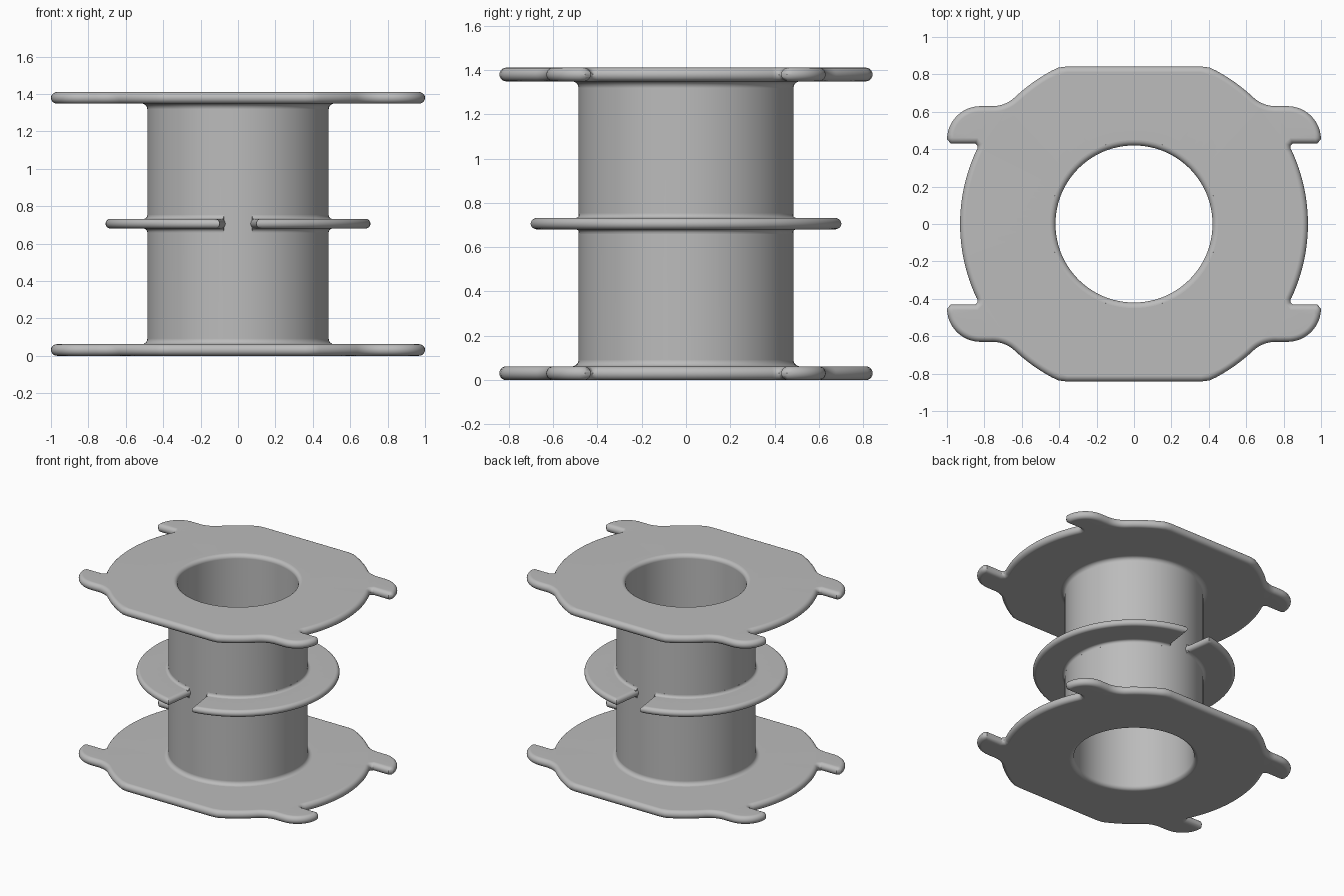
import bpy, bmesh
from math import cos, sin, pi, radians

cube = bpy.data.objects.get("Cube")
if cube:
    bpy.data.objects.remove(cube, do_unlink=True)

HEIGHT, PLATE = 1.41, 0.062
BORE, WALL, FILLET = 0.42, 0.485, 0.03
SEGMENTS = 96

grey = bpy.data.materials.new("plain grey")
grey.use_nodes = True
grey.diffuse_color = (0.5, 0.5, 0.5, 1)
grey.node_tree.nodes["Principled BSDF"].inputs["Base Color"].default_value = (0.5, 0.5, 0.5, 1)


def arc(cx, cy, r, start, end, n):
    angles = [radians(start + (end - start) * i / n) for i in range(n + 1)]
    return [(cx + r * cos(a), cy + r * sin(a)) for a in angles]


def inset(outline, d):
    """Move a counter-clockwise outline inward by d with mitred corners."""
    result = []
    for i, (x, y) in enumerate(outline):
        px, py = outline[i - 1]
        qx, qy = outline[(i + 1) % len(outline)]
        la = ((x - px) ** 2 + (y - py) ** 2) ** 0.5
        lb = ((qx - x) ** 2 + (qy - y) ** 2) ** 0.5
        ax, ay = (py - y) / la, (x - px) / la
        bx, by = (y - qy) / lb, (qx - x) / lb
        k = d / (1 + ax * bx + ay * by)
        result.append((x + (ax + bx) * k, y + (ay + by) * k))
    return result


def add_loop(bm, outline, z):
    verts = [bm.verts.new((x, y, z)) for x, y in outline]
    edges = [bm.edges.new((v, verts[i - 1])) for i, v in enumerate(verts)]
    return verts, edges


def skin(bm, a, b):
    for i in range(len(a)):
        bm.faces.new((a[i - 1], a[i], b[i], b[i - 1]))


def finish(bm, name):
    bmesh.ops.recalc_face_normals(bm, faces=bm.faces)
    mesh = bpy.data.meshes.new(name)
    bm.to_mesh(mesh)
    bm.free()
    mesh.materials.append(grey)
    obj = bpy.data.objects.new(name, mesh)
    bpy.context.collection.objects.link(obj)
    bpy.ops.object.select_all(action='DESELECT')
    obj.select_set(True)
    bpy.context.view_layer.objects.active = obj
    bpy.ops.object.shade_smooth_by_angle(angle=radians(40))
    weighted = obj.modifiers.new("Weighted normals", 'WEIGHTED_NORMAL')
    weighted.keep_sharp = True
    return obj


def round_plate(name, outline, z, thickness, holes=None, flip=False):
    """Flat plate with a fully rounded rim and an optional tapered hole."""
    bm = bmesh.new()
    r = thickness / 2
    place = (lambda h: HEIGHT - h) if flip else (lambda h: h)
    section = arc(0, z + r, r, -90, 90, 10)
    loops = [add_loop(bm, inset(outline, r - x), place(h)) for x, h in section]
    for a, b in zip(loops, loops[1:]):
        skin(bm, a[0], b[0])
    caps = [list(loops[0][1]), list(loops[-1][1])]
    if holes:
        rings = [add_loop(bm, arc(0, 0, hr, 0, 360, SEGMENTS)[:-1], place(h))
                 for hr, h in zip(holes, (z, z + thickness))]
        skin(bm, rings[0][0], rings[1][0])
        for cap, ring in zip(caps, rings):
            cap += ring[1]
    for cap in caps:
        bmesh.ops.triangle_fill(bm, edges=cap, use_beauty=True)
    return finish(bm, name)


def sweep(name, profile, start=0, end=360):
    """Revolve a closed (radius, height) profile, capping partial turns."""
    bm = bmesh.new()
    full = end - start == 360
    turns = arc(0, 0, 1, start, end, SEGMENTS)
    if full:
        turns.pop()
    rows = [[bm.verts.new((c * r, s * r, z)) for r, z in profile] for c, s in turns]
    for a, b in zip(rows, rows[1:]):
        skin(bm, a, b)
    if full:
        skin(bm, rows[-1], rows[0])
    else:
        bm.faces.new(rows[0])
        bm.faces.new(rows[-1])
    return finish(bm, name)


# Flange outline: one quarter, then mirrored
quarter = arc(0, 0, 0.93, 0, 24.9, 12)
quarter += [(0.837, 0.404), (0.837, 0.419), (0.848, 0.43), (0.98, 0.43), (1.0, 0.455)]
quarter += arc(0.82, 0.45, 0.18, 10, 90, 14)
quarter += arc(0.757, 0.805, 0.175, -85, -133, 10)
quarter += arc(0, 0, 0.93, 48, 62, 6)
quarter += [(0.405, 0.836), (0.36, 0.842)]
half = quarter + [(-x, y) for x, y in reversed(quarter)]
flange = half[:-1] + [(-x, -y) for x, y in half[:-1]]

# End flanges
holes = (BORE + FILLET, WALL + FILLET)
round_plate("bottom_flange", flange, 0, PLATE, holes)
round_plate("top_flange", flange, 0, PLATE, holes, flip=True)

# Hollow core with a rounded bore and fillets into the flanges
inner = arc(BORE + FILLET, FILLET, FILLET, -90, -180, 8)
outer = arc(WALL + FILLET, PLATE + FILLET, FILLET, 180, 270, 8)
inner += [(r, HEIGHT - z) for r, z in reversed(inner)]
outer = [(r, HEIGHT - z) for r, z in reversed(outer)] + outer
sweep("core_tube", inner + outer)

# Split middle ring with a small fillet against the core
MID, RING, GAP, SMALL = 0.706, 0.052, 8, 0.02
upper = arc(WALL + SMALL, MID + RING / 2 + SMALL, SMALL, 180, 270, 6)
lower = [(r, 2 * MID - z) for r, z in reversed(upper)]
collar = [(WALL - 0.02, upper[0][1])] + upper + lower + [(WALL - 0.02, lower[-1][1])]
for side, turn in (("left", 0), ("right", 180)):
    a, b = turn - 90 + GAP, turn + 90 - GAP
    outline = arc(0, 0, 0.708, a, b, 64) + arc(0, 0, 0.45, b, a, 48)
    round_plate(side + "_ring_half", outline, MID - RING / 2, RING)
    sweep(side + "_ring_fillet", collar, a + 1, b - 1)
